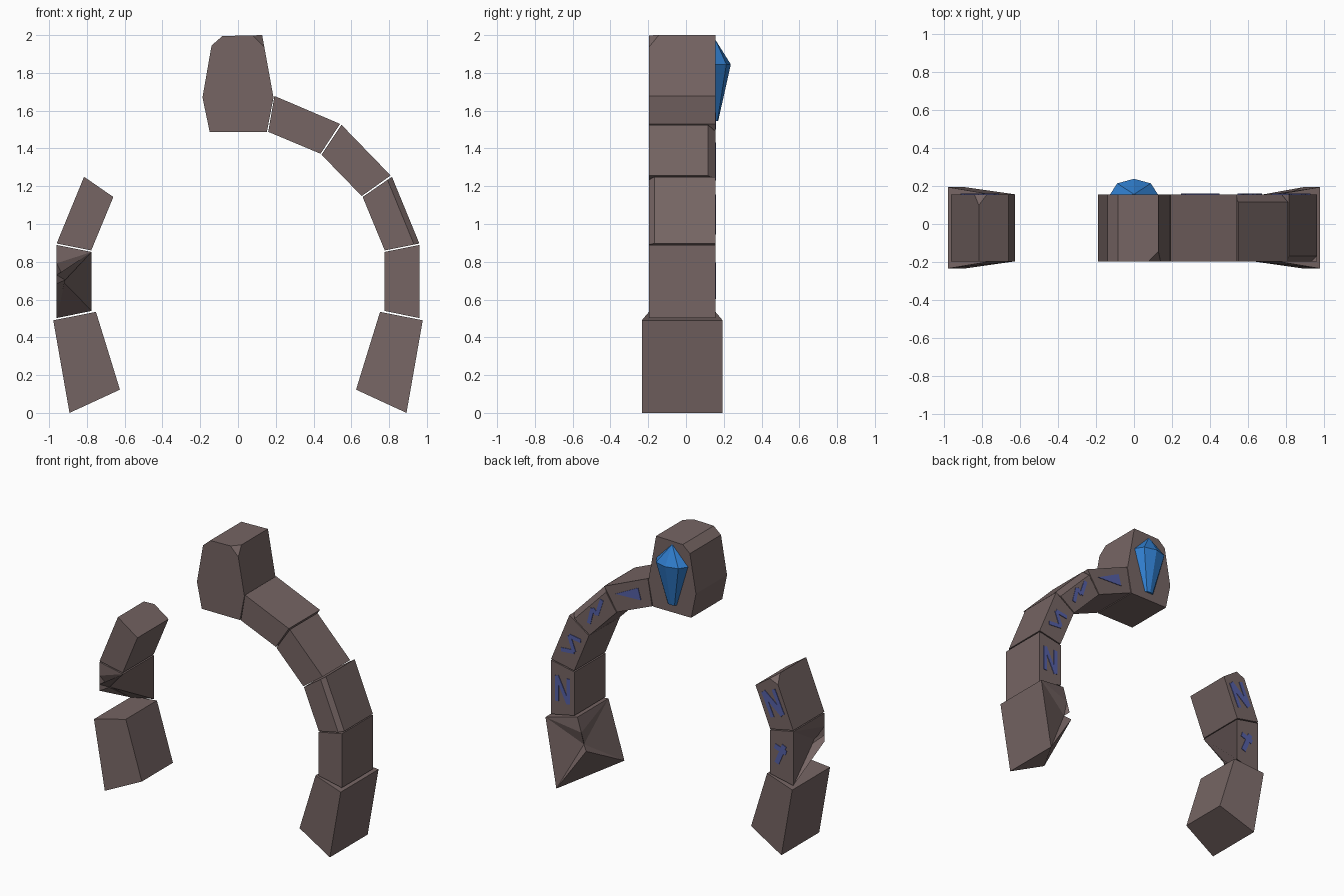
import bpy, bmesh
from mathutils import Vector as V

if "Cube" in bpy.data.objects:
    bpy.data.objects.remove(bpy.data.objects["Cube"])

FRONT, BACK = -0.196, 0.156


def material(name, rgb):
    m = bpy.data.materials.new(name)
    m.diffuse_color = (*rgb, 1)
    m.use_nodes = True
    m.node_tree.nodes["Principled BSDF"].inputs["Base Color"].default_value = m.diffuse_color
    return m


STONE = material("stone", (0.18, 0.13, 0.126))
BLUE = material("crystal_blue", (0.03, 0.21, 0.62))
MARK = material("carved_blue", (0.09, 0.115, 0.38))


def finish(bm, name, mat):
    bmesh.ops.recalc_face_normals(bm, faces=bm.faces)
    me = bpy.data.meshes.new(name)
    bm.to_mesh(me)
    bm.free()
    me.materials.append(mat)
    ob = bpy.data.objects.new(name, me)
    bpy.context.collection.objects.link(ob)


def block(name, pts, grow=None, bevel=None, notch=None, chip=None):
    """Stone from an (x, z) outline; edits are a bevelled edge, a dented edge or a cut corner."""
    bm = bmesh.new()
    n = len(pts)
    grow = grow or [0] * n
    f = [bm.verts.new((x, FRONT - g, z)) for (x, z), g in zip(pts, grow)]
    b = [bm.verts.new((x, BACK + g, z)) for (x, z), g in zip(pts, grow)]
    bm.faces.new(f)
    bm.faces.new(b[::-1])
    for i in range(n):
        j = (i + 1) % n
        bm.faces.new((f[j], f[i], b[i], b[j]))
    bmesh.ops.recalc_face_normals(bm, faces=bm.faces)
    verts = f + b
    if bevel:
        e = bm.edges.get((verts[bevel[0]], verts[bevel[1]]))
        bmesh.ops.bevel(bm, geom=[e], offset=bevel[2], segments=1, affect='EDGES')
    if notch:
        i, j, ts, push = notch
        lo, hi = verts[i], verts[j]
        p, q = lo.co.copy(), hi.co.copy()
        e = bm.edges.get((lo, hi))
        bmesh.ops.subdivide_edges(bm, edges=[e], cuts=3)
        new = sorted([v for v in bm.verts if v not in verts], key=lambda v: (v.co - p).length)
        for v, t in zip(new, ts):
            v.co = p.lerp(q, t)
        new[1].co += V(push)
        bmesh.ops.triangulate(bm, faces=[fc for fc in bm.faces if len(fc.verts) > 4])
    if chip:
        i, normal, depth = chip
        no = V(normal).normalized()
        r = bmesh.ops.bisect_plane(bm, geom=bm.verts[:] + bm.edges[:] + bm.faces[:],
                                   plane_co=verts[i].co - no * depth, plane_no=no, clear_outer=True)
        cut = [g for g in r["geom_cut"] if isinstance(g, bmesh.types.BMEdge)]
        bmesh.ops.edgeloop_fill(bm, edges=cut)
    finish(bm, name, STONE)


def flip(pts):
    return [(-x, z) for x, z in pts]


# Outlines of the right side: outer top, outer bottom, inner bottom, inner top
upper_a = [(0.193, 1.678), (0.54, 1.53), (0.437, 1.372), (0.16, 1.488)]
upper_b = [(0.548, 1.525), (0.808, 1.257), (0.655, 1.148), (0.442, 1.367)]
shoulder = [(0.815, 1.25), (0.96, 0.897), (0.777, 0.86), (0.66, 1.143)]
pillar = [(0.96, 0.889), (0.96, 0.502), (0.775, 0.54), (0.775, 0.852)]
foot = [(0.978, 0.49), (0.892, 0.0), (0.625, 0.123), (0.752, 0.535)]
FLARE = [0.038, 0.038, 0.0, 0.0]

# Keystone with one broken front corner
block("keystone", [(-0.15, 1.488), (-0.188, 1.67), (-0.14, 1.945), (-0.083, 1.995),
                   (0.128, 2.0), (0.188, 1.67), (0.153, 1.488)], chip=(4, (1, -1, 1), 0.03))

# Right half of the arch
block("right_arch_stone_upper", upper_a)
block("right_arch_stone_lower", upper_b, bevel=(4, 5, 0.04))
block("right_shoulder_stone", shoulder, bevel=(0, 1, 0.028))
block("right_pillar_stone", pillar)
block("right_foot_stone", foot, FLARE, notch=(6, 7, (0.45, 0.52, 0.57), (0.03, -0.03, 0)))

# Broken left half
block("left_shoulder_stone", flip(shoulder), chip=(4, (-0.5, 1, 1.2), 0.035))
block("left_pillar_stone", flip(pillar), notch=(1, 0, (0.47, 0.52, 0.59), (0.045, 0.045, 0)))
block("left_foot_stone", flip(foot), FLARE)

# Crystal: half of an eight-sided spike set in the back of the keystone
bm = bmesh.new()
C, S = 0.7071, 0.65
ring = [(1, 0), (C, C), (0, 1), (-C, C), (-1, 0)]
wide = [bm.verts.new((0.125 * x, BACK + 0.125 * S * y, 1.845)) for x, y in ring]
low = [bm.verts.new((0.035 * x, BACK + 0.022 * S * y, 1.545)) for x, y in ring]
tip = bm.verts.new((0, BACK, 1.975))
for i in range(4):
    bm.faces.new((wide[i], wide[i + 1], tip))
    bm.faces.new((wide[i + 1], wide[i], low[i], low[i + 1]))
bm.faces.new(low)
bm.faces.new((tip, wide[4], low[4], low[0], wide[0]))
finish(bm, "crystal", BLUE)


def carving(name, centre, along, quads):
    """Thin plates on the back face; quads are (u across, v along) outlines."""
    bm = bmesh.new()
    v = V(along).normalized()
    u = V((-v.y, v.x))
    for quad in quads:
        co = [V(centre) + u * a + v * b for a, b in quad]
        f = [bm.verts.new((c.x, BACK - 0.001, c.y)) for c in co]
        b = [bm.verts.new((c.x, BACK + 0.004, c.y)) for c in co]
        n = len(co)
        bm.faces.new(f)
        bm.faces.new(b[::-1])
        for i in range(n):
            j = (i + 1) % n
            bm.faces.new((f[j], f[i], b[i], b[j]))
    finish(bm, name, MARK)


def strokes(path, w=0.014):
    """Turns a zigzag path into one quad per stroke."""
    out = []
    for p, q in zip(path, path[1:]):
        p, q = V(p), V(q)
        d = (q - p).normalized()
        s = V((-d.y, d.x)) * w
        out.append([p + s, p - s, q - s, q + s])
    return out


# Carved marks on the backs of the stones
zig = strokes([(-0.045, -0.09), (-0.045, 0.09), (0.045, -0.09), (0.045, 0.09)])
bend = strokes([(0.05, 0.075), (-0.04, 0.05), (0.04, -0.03), (-0.05, -0.08)])
carving("carving_wedge", (0.335, 1.515), (0.36, -0.15), [[(0.045, -0.09), (-0.04, -0.08), (0.03, 0.11)]])
carving("carving_slash", (0.61, 1.325), (1, -1),
        strokes([(0.035, -0.11), (-0.02, 0.0), (0.03, 0.0), (-0.03, 0.1)]))
carving("carving_bend", (0.80, 1.04), (-0.16, 0.35), bend)
carving("carving_zigzag", (0.868, 0.70), (0, 1), zig)
carving("carving_left_upper", (-0.80, 1.05), (0.16, 0.35),
        strokes([(-0.045, 0.09), (0.045, -0.09)], 0.02) + zig)
carving("carving_left_lower", (-0.86, 0.70), (0, 1),
        strokes([(-0.045, 0.05), (0.045, 0.02)], 0.018) + strokes([(-0.03, -0.07), (0.03, 0.07)], 0.018))
